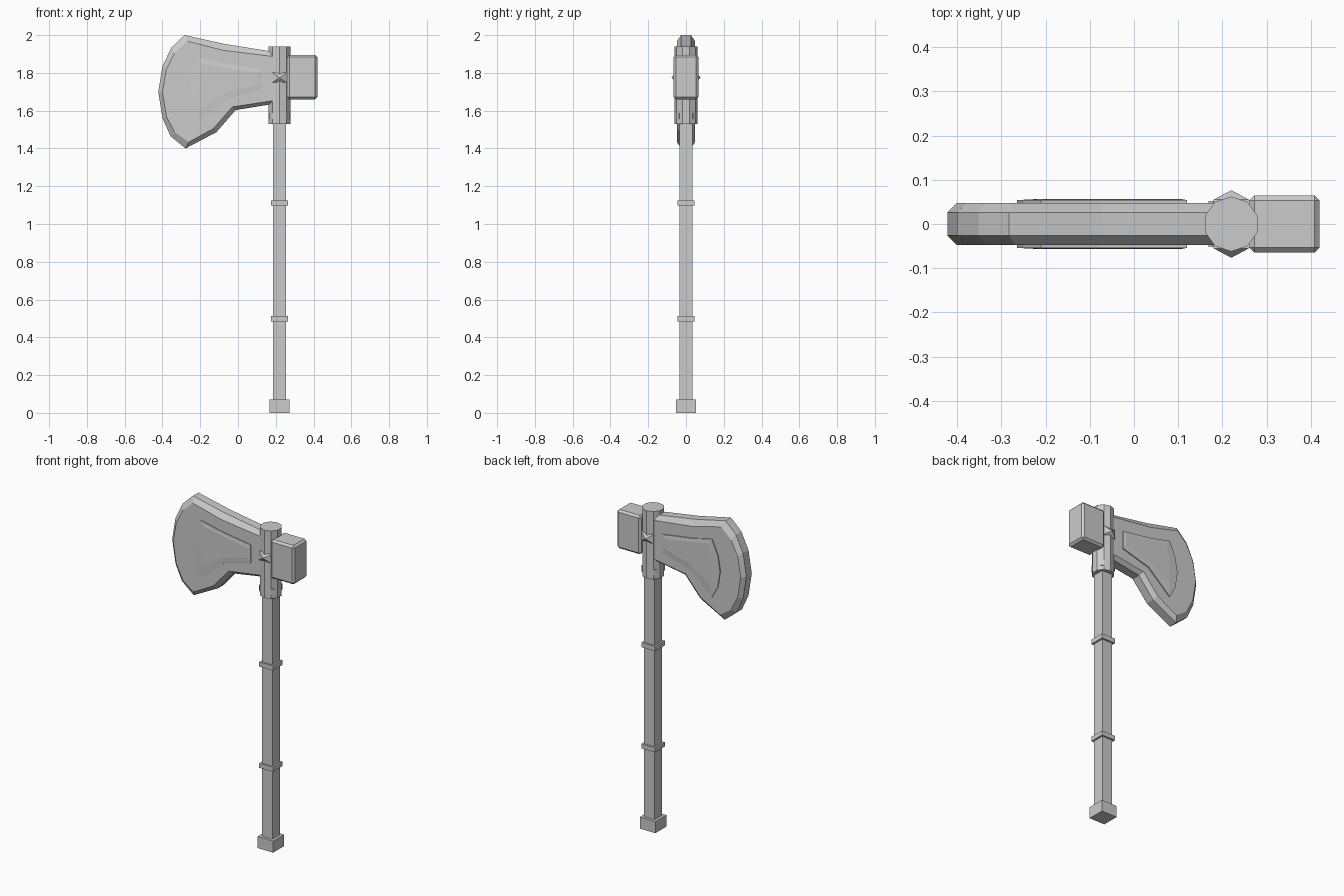
import bpy, bmesh, math
from mathutils import Matrix

if "Cube" in bpy.data.objects:
    bpy.data.objects.remove(bpy.data.objects["Cube"])

steel = bpy.data.materials.new("grey steel")
steel.diffuse_color = (0.6, 0.6, 0.6, 1)
steel.use_nodes = True
steel.node_tree.nodes["Principled BSDF"].inputs["Base Color"].default_value = steel.diffuse_color
CX = 0.22  # handle axis


def finish(name, bm):
    bmesh.ops.recalc_face_normals(bm, faces=bm.faces)
    me = bpy.data.meshes.new(name)
    bm.to_mesh(me)
    bm.free()
    ob = bpy.data.objects.new(name, me)
    me.materials.append(steel)
    bpy.context.collection.objects.link(ob)
    return ob


def box(name, lo, hi):
    bm = bmesh.new()
    bmesh.ops.create_cube(bm, size=1)
    for v in bm.verts:
        v.co = [(a + b) / 2 + c * (b - a) for a, b, c in zip(lo, hi, v.co)]
    return finish(name, bm)


def square(name, half, z0, z1):
    return box(name, (CX - half, -half, z0), (CX + half, half, z1))


def loft(name, rings):
    """Join equal-length (x, z) outlines placed at given y depths, capped at both ends."""
    bm = bmesh.new()
    loops = [[bm.verts.new((x, y, z)) for x, z in pts] for y, pts in rings]
    n = len(loops[0])
    for a, b in zip(loops, loops[1:]):
        for i in range(n):
            j = (i + 1) % n
            bm.faces.new((a[i], a[j], b[j], b[i]))
    bm.faces.new(loops[0])
    bm.faces.new(loops[-1])
    return finish(name, bm)


# Handle, grip rings and pommel
square("handle_shaft", 0.035, 0.03, 1.55)
square("pommel", 0.052, 0, 0.07)
square("lower_ring", 0.046, 0.485, 0.512)
square("upper_ring", 0.046, 1.097, 1.125)

# Socket around the top of the handle
bm = bmesh.new()
bmesh.ops.create_cone(bm, cap_ends=True, segments=10, radius1=0.062, radius2=0.062, depth=0.41,
                      matrix=Matrix.Translation((CX, 0, 1.735)))
finish("socket", bm)

# Four rivets low on the socket
for k in range(4):
    ob = box("socket_rivet", (-0.008, -0.01, -0.016), (0.008, 0.01, 0.016))
    a = math.radians(45 + 90 * k)
    ob.location = (CX + 0.056 * math.cos(a), 0.056 * math.sin(a), 1.572)
    ob.rotation_euler.z = a

# Pyramid studs on the front and back of the socket
for s in (-1, 1):
    base = [(CX - 0.04, 1.748), (CX + 0.04, 1.748), (CX + 0.04, 1.802), (CX - 0.04, 1.802)]
    tip = [(CX + (x - CX) * 0.02, 1.775 + (z - 1.775) * 0.02) for x, z in base]
    loft("socket_stud", [(s * 0.045, base), (s * 0.055, base), (s * 0.076, tip)])

# Hammer block with chamfered edges
hammer = box("hammer_block", (0.26, -0.065, 1.66), (0.42, 0.065, 1.895))
mod = hammer.modifiers.new("chamfer", 'BEVEL')
mod.width = 0.012
mod.segments = 1
box("hammer_neck", (0.23, -0.045, 1.68), (0.27, 0.045, 1.875))

# Axe blade: rim outline and the flat cheek outline inside it
rim = [(0.2, 1.91), (-0.07, 1.953), (-0.283, 2.0), (-0.352, 1.935), (-0.40, 1.835),
       (-0.422, 1.70), (-0.40, 1.56), (-0.357, 1.465), (-0.278, 1.40), (-0.114, 1.486),
       (-0.013, 1.603), (0.2, 1.638)]
cheek = [(0.2, 1.885), (-0.08, 1.92), (-0.268, 1.968), (-0.336, 1.905), (-0.379, 1.82),
         (-0.40, 1.70), (-0.379, 1.57), (-0.336, 1.487), (-0.262, 1.433), (-0.13, 1.505),
         (-0.03, 1.62), (0.2, 1.655)]
loft("axe_blade", [(-0.048, cheek), (-0.026, rim), (0.026, rim), (0.048, cheek)])

# Shallow raised panel on each cheek
outer = [(0.12, 1.82), (-0.08, 1.85), (-0.21, 1.88), (-0.25, 1.79), (-0.265, 1.70),
         (-0.25, 1.60), (-0.21, 1.53), (-0.06, 1.66), (0.12, 1.71)]
inner = [(0.105, 1.80), (-0.08, 1.83), (-0.19, 1.85), (-0.20, 1.78), (-0.21, 1.70),
         (-0.208, 1.65), (-0.20, 1.61), (-0.07, 1.69), (0.105, 1.74)]
for s in (-1, 1):
    loft("cheek_panel", [(s * 0.047, outer), (s * 0.054, outer), (s * 0.057, inner)])
